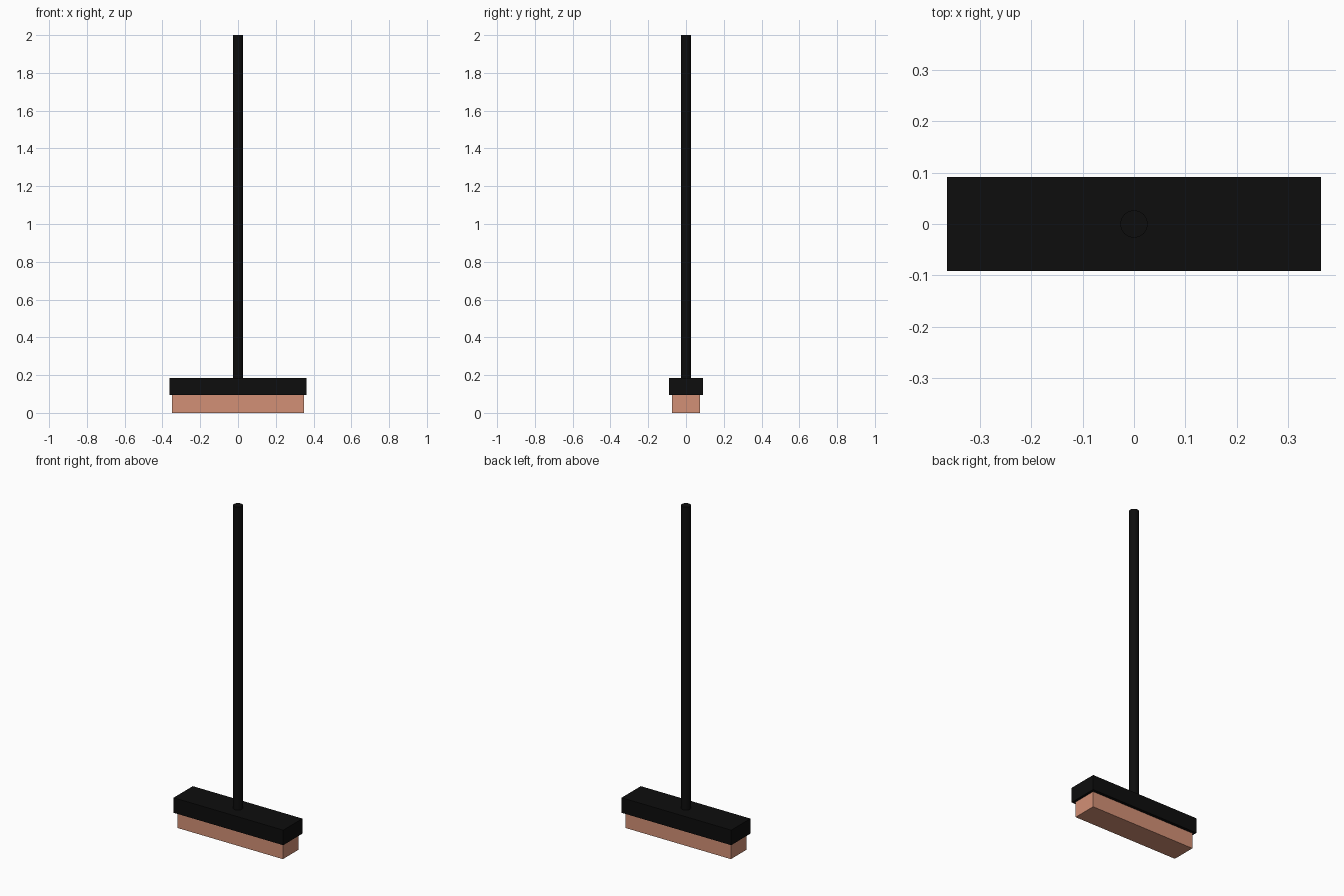
import bpy

if "Cube" in bpy.data.objects:
    bpy.data.objects.remove(bpy.data.objects["Cube"])


def material(name, rgb):
    m = bpy.data.materials.new(name)
    m.diffuse_color = (*rgb, 1)
    m.use_nodes = True
    m.node_tree.nodes["Principled BSDF"].inputs["Base Color"].default_value = m.diffuse_color
    return m


def block(name, size_x, size_y, z0, z1, mat):
    bpy.ops.mesh.primitive_cube_add(size=1, location=(0, 0, (z0 + z1) / 2))
    ob = bpy.context.object
    ob.name = name
    ob.scale = (size_x, size_y, z1 - z0)
    bpy.ops.object.transform_apply(location=False, rotation=False, scale=True)
    ob.data.materials.append(mat)
    return ob


black = material("black_paint", (0.004, 0.004, 0.004))
tan = material("bristle_tan", (0.65, 0.28, 0.18))

HEAD_BOTTOM, HEAD_TOP = 0.094, 0.184

# Bristle block and the wider head above it
block("bristles", 0.698, 0.147, 0, HEAD_BOTTOM, tan)
block("head", 0.727, 0.182, HEAD_BOTTOM, HEAD_TOP, black)

# Long round handle standing on the head
bpy.ops.mesh.primitive_cylinder_add(
    vertices=16, radius=0.027, depth=2 - HEAD_TOP, location=(0, 0, (2 + HEAD_TOP) / 2))
handle = bpy.context.object
handle.name = "handle"
handle.data.materials.append(black)
bpy.ops.object.shade_smooth_by_angle()
